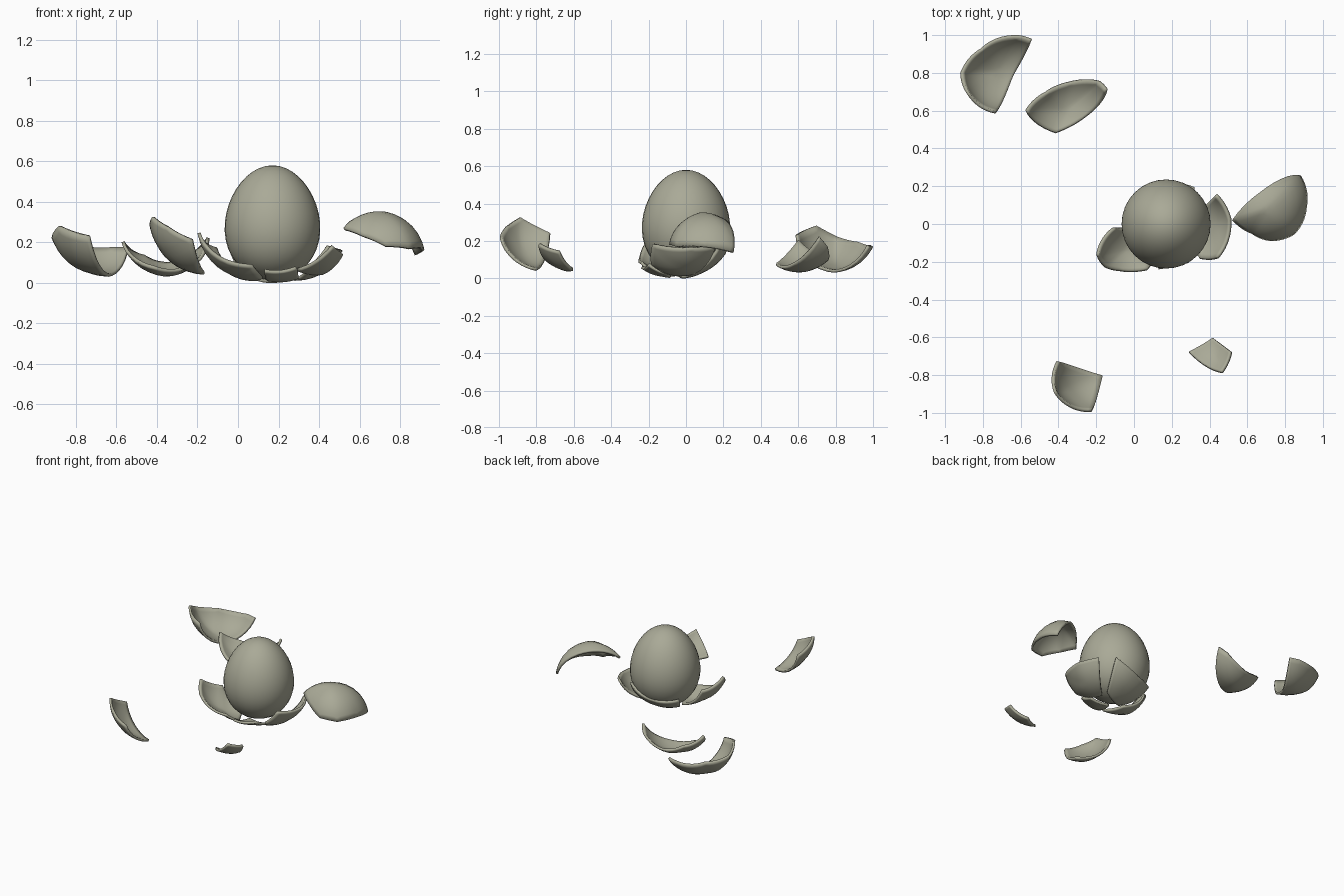
import bpy, bmesh, math
from mathutils import Vector

cube = bpy.data.objects.get("Cube")
if cube:
    bpy.data.objects.remove(cube, do_unlink=True)

shell_mat = bpy.data.materials.new("olive_grey_shell")
shell_mat.use_nodes = True
colour = (0.40, 0.40, 0.31, 1)
shell_mat.diffuse_color = colour
shell_mat.node_tree.nodes["Principled BSDF"].inputs["Base Color"].default_value = colour


def finish(name, bm, angle):
    mesh = bpy.data.meshes.new(name)
    bm.to_mesh(mesh)
    bm.free()
    mesh.materials.append(shell_mat)
    ob = bpy.data.objects.new(name, mesh)
    bpy.context.collection.objects.link(ob)
    bpy.ops.object.select_all(action='DESELECT')
    ob.select_set(True)
    bpy.context.view_layer.objects.active = ob
    bpy.ops.object.shade_smooth_by_angle(angle=math.radians(angle))
    return ob


def shell_piece(name, centre, apex, rim, n=7, thick=0.016):
    """Curved shard: a fan from apex to rim, bulged around centre."""
    c = Vector(centre)
    apex = Vector(apex) - c
    rim = [Vector(p) - c for p in rim]
    bm = bmesh.new()
    for p, q in zip(rim, rim[1:] + rim[:1]):
        rows = []
        for i in range(n + 1):
            row = []
            for j in range(i + 1):
                a, b, d = (n - i) / n, (i - j) / n, j / n
                way = (apex.normalized() * a + p.normalized() * b + q.normalized() * d).normalized()
                row.append(bm.verts.new(c + way * (apex.length * a + p.length * b + q.length * d)))
            rows.append(row)
        for i in range(n):
            for j in range(i + 1):
                bm.faces.new((rows[i][j], rows[i + 1][j], rows[i + 1][j + 1]))
                if j < i:
                    bm.faces.new((rows[i][j], rows[i + 1][j + 1], rows[i][j + 1]))
    bmesh.ops.remove_doubles(bm, verts=bm.verts, dist=0.0005)
    bmesh.ops.recalc_face_normals(bm, faces=bm.faces)
    face = min(bm.faces, key=lambda f: (f.calc_center_median() - c - apex).length)
    if face.normal.dot(apex) < 0:
        bmesh.ops.reverse_faces(bm, faces=bm.faces)
    # ease the fan seams without moving the rim
    inner = [v for v in bm.verts if not v.is_boundary]
    for _ in range(2):
        bmesh.ops.smooth_vert(bm, verts=inner, factor=0.3, use_axis_x=True, use_axis_y=True, use_axis_z=True)
    ob = finish(name, bm, 40)
    mod = ob.modifiers.new("thickness", 'SOLIDIFY')
    mod.thickness = thick
    mod.offset = -1
    return ob


# Whole egg
bm = bmesh.new()
bmesh.ops.create_uvsphere(bm, u_segments=32, v_segments=20, radius=1)
for v in bm.verts:
    fat = 0.235 * (1 - 0.1 * v.co.z)
    v.co = Vector((0.17 + v.co.x * fat, v.co.y * fat, 0.2975 + v.co.z * 0.2825))
finish("egg", bm, 60)

# Shards lying away from the egg
shell_piece("far_back_shard", (-.67, .79, .28), (-.73, .8, .045),
            [(-.735, .585, .23), (-.885, .69, .28), (-.92, .8, .22), (-.81, .93, .19),
             (-.61, 1.0, .17), (-.54, .98, .17), (-.64, .79, .03)])
shell_piece("near_back_shard", (-.36, .62, .28), (-.36, .6, .03),
            [(-.575, .603, .2), (-.47, .7, .13), (-.34, .755, .09), (-.18, .757, .17),
             (-.14, .715, .22), (-.25, .57, .07), (-.415, .48, .07)])
shell_piece("front_right_shard", (-.2, -.79, .32), (-.36, -.88, .15),
            [(-.425, -.89, .325), (-.35, -.965, .275), (-.225, -.995, .21),
             (-.167, -.805, .04), (-.41, -.725, .24)])
shell_piece("front_left_shard", (.365, -.575, .277), (.435, -.708, .077),
            [(.29, -.68, .06), (.42, -.605, .04), (.52, -.68, .14), (.47, -.79, .18)])
shell_piece("left_dome_shard", (.71, .09, .11), (.7, .08, .355),
            [(.52, .02, .27), (.67, .17, .33), (.885, .255, .14), (.915, .09, .17),
             (.85, -.055, .17), (.73, -.09, .18), (.62, -.05, .23)])

# Shards cradling the egg
shell_piece("left_cradle_shard", (.27, 0, .26), (.42, 0, .05),
            [(.44, .16, .17), (.515, .03, .16), (.45, -.18, .18),
             (.35, -.185, .07), (.27, -.01, .012)])
shell_piece("right_cradle_shard", (.03, -.07, .28), (-.04, -.13, .04),
            [(-.2, -.16, .245), (-.155, -.23, .17), (-.075, -.25, .11), (.07, -.245, .08),
             (.12, -.17, .02), (.06, -.04, .015), (-.115, -.02, .17)])
shell_piece("back_cradle_shard", (.17, 0, .27), (.17, .09, .03),
            [(.32, .195, .2), (.13, .2, .12), (-.03, .12, .13), (.1, -.04, .008), (.26, .03, .02)])
shell_piece("front_cradle_shard", (.2, -.08, .27), (.21, -.14, .012),
            [(.13, -.24, .055), (.21, -.225, .05), (.29, -.205, .07), (.3, -.1, .02), (.15, -.08, .008)])
